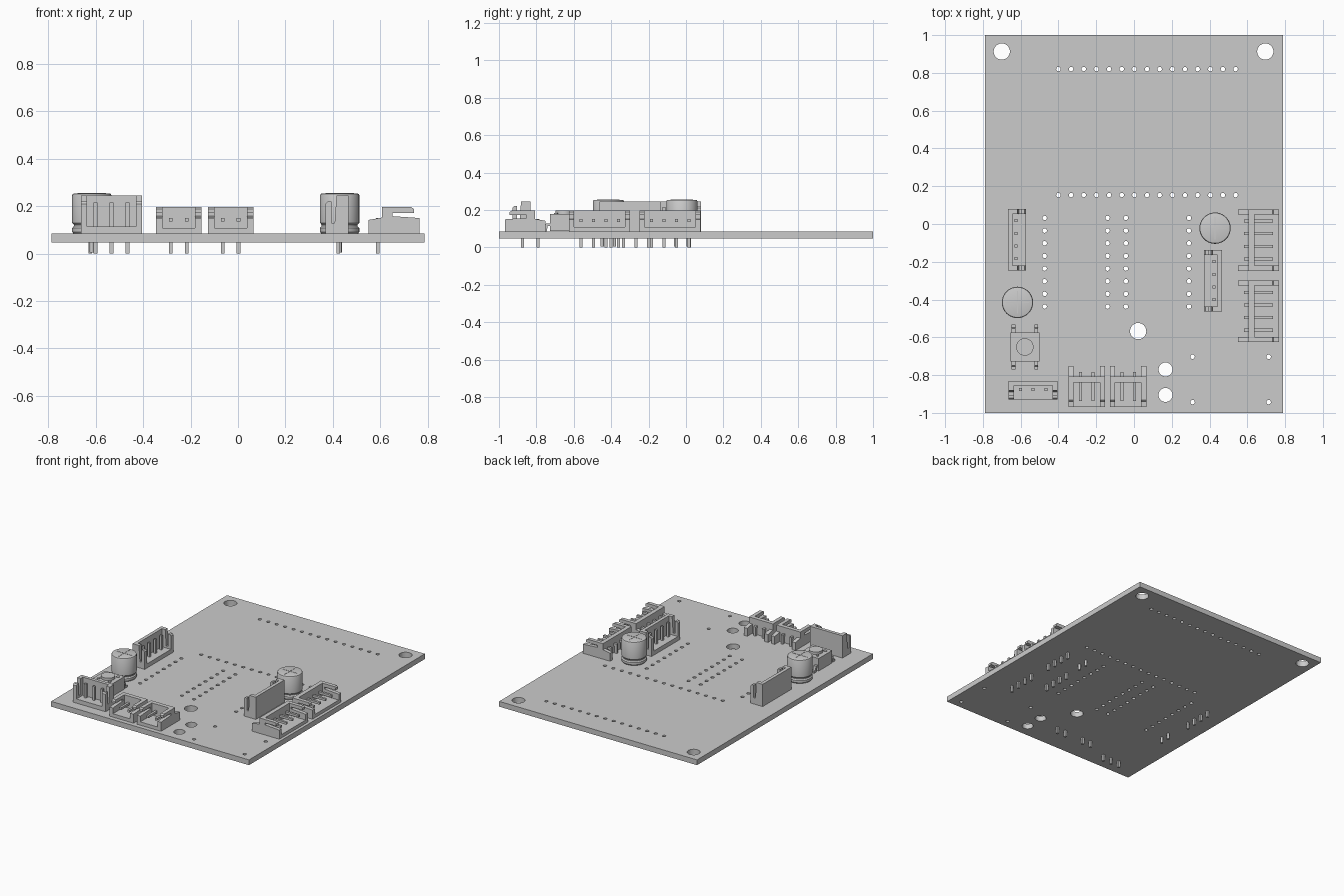
import bpy, bmesh, math
from mathutils import Matrix, Vector

cube = bpy.data.objects.get("Cube")
if cube:
    bpy.data.objects.remove(cube)

grey = bpy.data.materials.new("light_grey")
grey.use_nodes = True
grey.diffuse_color = (0.6, 0.6, 0.6, 1)
grey.node_tree.nodes["Principled BSDF"].inputs["Base Color"].default_value = (0.6, 0.6, 0.6, 1)

TOP, BOTTOM, PITCH = 0.085, 0.047, 0.067
X, Y, Z = Vector((1, 0, 0)), Vector((0, 1, 0)), Vector((0, 0, 1))


def finish(name, bm, matrix=Matrix(), smooth=False):
    bmesh.ops.recalc_face_normals(bm, faces=bm.faces)
    mesh = bpy.data.meshes.new(name)
    bm.to_mesh(mesh)
    bm.free()
    mesh.transform(matrix)
    mesh.materials.append(grey)
    obj = bpy.data.objects.new(name, mesh)
    bpy.context.collection.objects.link(obj)
    if smooth:
        bpy.ops.object.select_all(action='DESELECT')
        bpy.context.view_layer.objects.active = obj
        obj.select_set(True)
        bpy.ops.object.shade_smooth_by_angle(angle=math.radians(35))
    return obj


def box(bm, x, y, z):
    size = Matrix.Diagonal((x[1] - x[0], y[1] - y[0], z[1] - z[0], 1))
    centre = Matrix.Translation((sum(x) / 2, sum(y) / 2, sum(z) / 2))
    bmesh.ops.create_cube(bm, size=1, matrix=centre @ size)


def prism(bm, profile, x0, x1):
    face = bm.faces.new([bm.verts.new((x0, a, b)) for a, b in profile])
    out = bmesh.ops.extrude_face_region(bm, geom=[face])
    moved = [v for v in out["geom"] if isinstance(v, bmesh.types.BMVert)]
    bmesh.ops.translate(bm, verts=moved, vec=(x1 - x0, 0, 0))


def lathe(bm, profile, x, y, steps=40):
    verts = [bm.verts.new((x + r, y, z)) for r, z in profile]
    edges = [bm.edges.new(pair) for pair in zip(verts, verts[1:])]
    bmesh.ops.spin(bm, geom=verts + edges, cent=(x, y, 0), axis=Z,
                   angle=math.tau, steps=steps)
    bmesh.ops.remove_doubles(bm, verts=bm.verts, dist=0.0001)


# Circuit board: a filled outline with drilled holes
curve = bpy.data.curves.new("board", 'CURVE')
curve.dimensions, curve.fill_mode = '2D', 'BOTH'
curve.extrude = (TOP - BOTTOM) / 2


def outline(points):
    spline = curve.splines.new('POLY')
    spline.points.add(len(points) - 1)
    for p, (x, y) in zip(spline.points, points):
        p.co = (x, y, 0, 1)
    spline.use_cyclic_u = True
    spline.use_smooth = False


def hole(x, y, r=0.012, sides=12):
    outline([(x + r * math.cos(i * math.tau / sides), y + r * math.sin(i * math.tau / sides))
             for i in range(sides)])


outline([(-0.788, -1), (0.788, -1), (0.788, 1), (-0.788, 1)])
for x, y, r in [(-0.7, 0.913, 0.043), (0.695, 0.913, 0.043), (0.022, -0.567, 0.043),
                (0.167, -0.77, 0.037), (0.167, -0.905, 0.037)]:
    hole(x, y, r, 32)
for y in (0.82, 0.153):
    for i in range(15):
        hole(-0.4 + i * PITCH, y)
for x in (-0.473, -0.14, -0.043, 0.291):
    for i in range(8):
        hole(x, 0.032 - i * PITCH)
for x in (0.31, 0.713):
    for y in (-0.703, -0.943):
        hole(x, y)
board = bpy.data.objects.new("board", curve)
bpy.context.collection.objects.link(board)
board.location.z = (TOP + BOTTOM) / 2
bpy.ops.object.select_all(action='DESELECT')
bpy.context.view_layer.objects.active = board
board.select_set(True)
bpy.ops.object.convert(target='MESH')
board.data.materials.clear()
board.data.materials.append(grey)


# Plug header: local x runs along the pins, y away from the flat wall, z towards the plug
def header(name, count, origin, out, mating, lying):
    along = out.cross(mating)
    matrix = Matrix.Translation(origin) @ Matrix((along, out, mating)).transposed().to_4x4()
    half = (PITCH * (count - 1) + 0.125) / 2
    low = -0.015 if lying else 0
    bm = bmesh.new()
    box(bm, (-half, half), (low, low + 0.024), (0, 0.16))
    box(bm, (-half, half), (low, 0.096), (0, 0.03))
    arm = [(low, 0), (0.096, 0), (0.096, 0.125), (0.088, 0.135), (0.072, 0.135),
           (0.072, 0.045), (0.058, 0.045), (0.05, 0.16), (low, 0.16)]
    for a in (-half, half - 0.027):
        prism(bm, arm, a, a + 0.027)
        if lying:
            prism(bm, [(low, -0.057), (0.042, -0.057), (0.052, 0), (low, 0)], a, a + 0.027)
    finish(name + "_housing", bm, matrix)

    bm = bmesh.new()
    for i in range(count):
        u = (i - (count - 1) / 2) * PITCH
        side = (u - 0.008, u + 0.008)
        box(bm, side, (0.035, 0.051), (-0.025 if lying else 0, 0.13))
        if lying:
            box(bm, side, (-0.1, 0.051), (-0.025, -0.009))
        else:
            box(bm, side, (0.035, 0.051), (-0.085, 0))
    finish(name + "_pins", bm, matrix)


header("right_upright_header", 4, (-0.667, -0.083, TOP), X, Z, False)
header("left_upright_header", 4, (0.466, -0.3, TOP), -X, Z, False)
header("front_upright_header", 3, (-0.534, -0.832, TOP), -Y, Z, False)
header("left_rear_side_header", 4, (0.607, -0.085, 0.1), Z, X, True)
header("left_front_side_header", 4, (0.607, -0.462, 0.1), Z, X, True)
header("front_right_side_header", 2, (-0.25, -0.808, 0.1), Z, -Y, True)
header("front_left_side_header", 2, (-0.031, -0.808, 0.1), Z, -Y, True)

# Capacitors: grooved cans with a scored top and two legs
can = [(0, TOP), (0.078, TOP), (0.083, 0.092), (0.083, 0.108), (0.076, 0.116),
       (0.076, 0.122), (0.083, 0.13), (0.083, 0.246), (0.08, 0.252), (0.074, 0.254), (0, 0.254)]
for name, x, y in (("right_capacitor", -0.617, -0.415), ("left_capacitor", 0.429, -0.022)):
    bm = bmesh.new()
    lathe(bm, can, x, y)
    finish(name + "_can", bm, smooth=True)
    bm = bmesh.new()
    box(bm, (x - 0.06, x + 0.06), (y - 0.002, y + 0.002), (0.253, 0.2555))
    box(bm, (x - 0.002, x + 0.002), (y - 0.06, y + 0.06), (0.253, 0.2555))
    finish(name + "_top_score", bm)
    bm = bmesh.new()
    for s in (-0.033, 0.033):
        lathe(bm, [(0, 0.005), (0.009, 0.005), (0.009, TOP), (0, TOP)], x, y + s, 12)
    finish(name + "_legs", bm, smooth=True)

# Push button: square body, round plunger, corner studs and bent legs
bx, by = -0.578, -0.651
bm = bmesh.new()
box(bm, (bx - 0.077, bx + 0.077), (by - 0.077, by + 0.077), (TOP + 0.003, 0.178))
finish("button_body", bm)
bm = bmesh.new()
lathe(bm, [(0, 0.17), (0.046, 0.17), (0.046, 0.196), (0, 0.196)], bx, by, 32)
for sx in (-1, 1):
    for sy in (-1, 1):
        lathe(bm, [(0, 0.17), (0.011, 0.17), (0.011, 0.183), (0, 0.183)],
              bx + sx * 0.045, by + sy * 0.045, 12)
finish("button_plunger_and_studs", bm, smooth=True)
bm = bmesh.new()
for sx in (-0.06, 0.06):
    for s in (-1, 1):
        leg = [(0.07, 0.115), (0.07, 0.128), (0.098, 0.128), (0.104, 0.098), (0.12, 0.098),
               (0.12, TOP), (0.094, TOP), (0.088, 0.115)]
        prism(bm, [(by + s * a, b) for a, b in leg], bx + sx - 0.01, bx + sx + 0.01)
finish("button_legs", bm)
